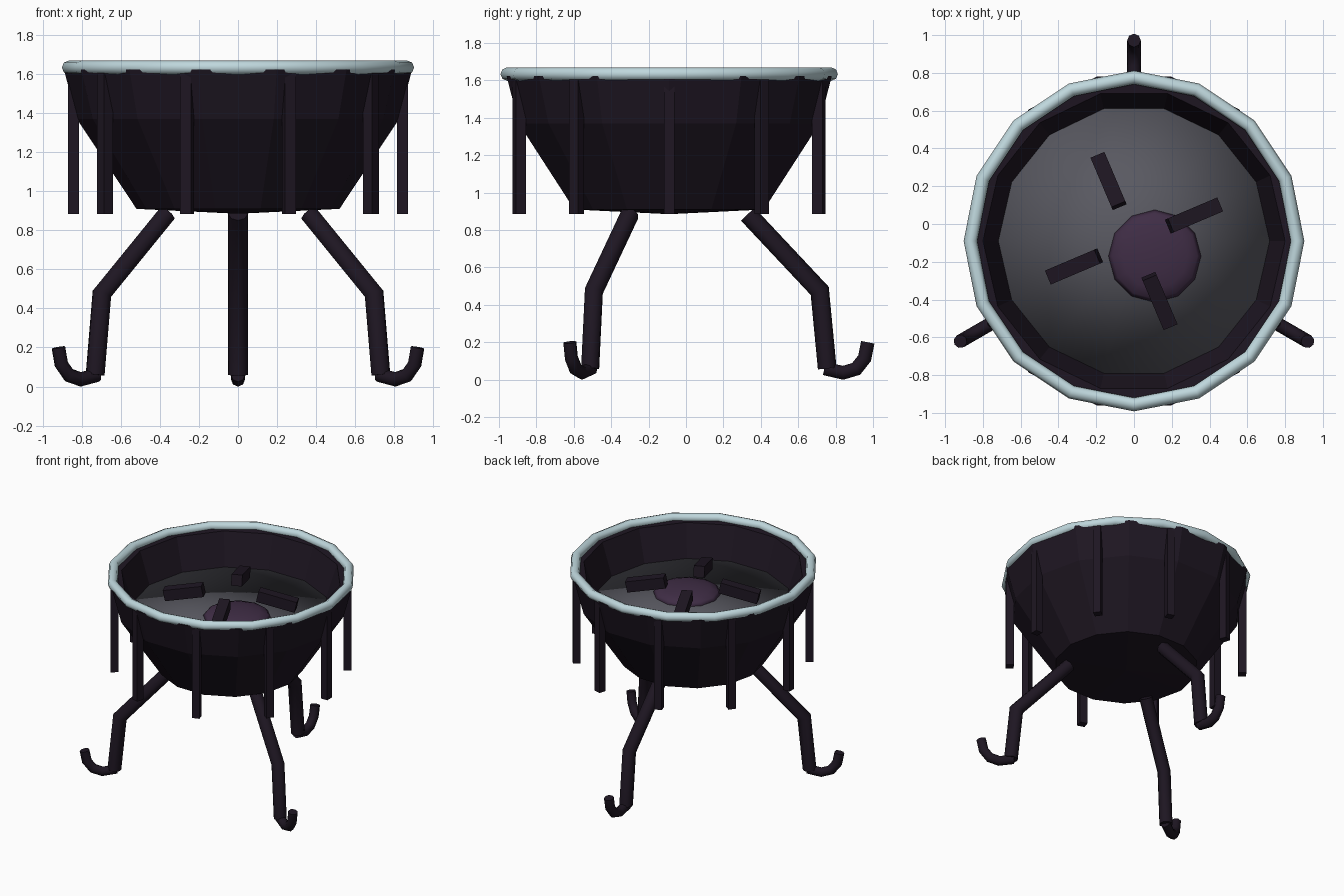
import bpy, bmesh
from math import sin, cos, pi, radians
from mathutils import Vector, Matrix

if "Cube" in bpy.data.objects:
    bpy.data.objects.remove(bpy.data.objects["Cube"])

CENTRE = Vector((0, -0.09, 0))


def material(name, rgb):
    m = bpy.data.materials.new(name)
    m.diffuse_color = (*rgb, 1)
    m.use_nodes = True
    m.node_tree.nodes["Principled BSDF"].inputs["Base Color"].default_value = m.diffuse_color
    return m


IRON = material("dark_iron", (0.013, 0.008, 0.016))
PALE = material("pale_metal", (0.52, 0.68, 0.72))
ASH = material("ash", (0.10, 0.10, 0.12))
GLOW = material("purple_ember", (0.05, 0.026, 0.06))


def finish(bm, name, mat, smooth=False):
    bmesh.ops.recalc_face_normals(bm, faces=bm.faces)
    me = bpy.data.meshes.new(name)
    bm.to_mesh(me)
    bm.free()
    me.materials.append(mat)
    for p in me.polygons:
        p.use_smooth = smooth
    ob = bpy.data.objects.new(name, me)
    bpy.context.collection.objects.link(ob)
    return ob


def bridge(bm, a, b):
    n = len(a)
    for i in range(n):
        bm.faces.new((a[i], a[(i + 1) % n], b[(i + 1) % n], b[i]))


def ring(bm, r, z, n):
    return [bm.verts.new(CENTRE + Vector((r * cos(2 * pi * i / n), r * sin(2 * pi * i / n), z)))
            for i in range(n)]


def fan(bm, loop, z):
    # close a ring to a point on the axis
    tip = bm.verts.new(CENTRE + Vector((0, 0, z)))
    for i in range(len(loop)):
        bm.faces.new((loop[i], loop[(i + 1) % len(loop)], tip))


def tube(name, path, radius, angle, mat, sides=8):
    # mitred tube along a (radius, height) path in the vertical plane at an angle
    out = Vector((cos(angle), sin(angle), 0))
    side = Vector((-sin(angle), cos(angle), 0))
    pts = [CENTRE + out * r + Vector((0, 0, z)) for r, z in path]
    dirs = [(b - a).normalized() for a, b in zip(pts, pts[1:])]
    bm = bmesh.new()
    rings = []
    for i, p in enumerate(pts):
        d0, d1 = dirs[max(i - 1, 0)], dirs[min(i, len(dirs) - 1)]
        t = (d0 + d1).normalized()
        nrm = t.cross(side) / t.dot(d1)
        rings.append([bm.verts.new(p + radius * (side * cos(2 * pi * k / sides) + nrm * sin(2 * pi * k / sides)))
                      for k in range(sides)])
    for a, b in zip(rings, rings[1:]):
        bridge(bm, a, b)
    caps = [bm.faces.new(rings[0]), bm.faces.new(rings[-1])]
    for e in {e for f in caps for e in f.edges}:
        e.smooth = False
    return finish(bm, name, mat, True)


def box(name, size, matrix, mat):
    bm = bmesh.new()
    bmesh.ops.create_cube(bm, size=1, matrix=matrix @ Matrix.Diagonal((*size, 1)))
    return finish(bm, name, mat)


# Fourteen-sided bowl: inner wall, lip, outer wall, shallow underside
bm = bmesh.new()
rings = [ring(bm, r, z, 14) for r, z in
         [(0.715, 1.36), (0.80, 1.62), (0.892, 1.625), (0.825, 1.37), (0.52, 0.91)]]
for a, b in zip(rings, rings[1:]):
    bridge(bm, a, b)
fan(bm, rings[-1], 0.885)
finish(bm, "bowl", IRON)

# Pale rim
bm = bmesh.new()
loops = [ring(bm, 0.866 + 0.036 * cos(k * pi / 4), 1.634 + 0.036 * sin(k * pi / 4), 16) for k in range(8)]
for k in range(8):
    bridge(bm, loops[k], loops[(k + 1) % 8])
finish(bm, "rim", PALE, True)

# Ash bed, a thin softly shaded slab
bm = bmesh.new()
top, bottom = ring(bm, 0.72, 1.37, 14), ring(bm, 0.70, 1.34, 14)
bridge(bm, top, bottom)
fan(bm, top, 1.37)
bm.faces.new(bottom)
finish(bm, "ash_bed", ASH, True)

# Flattened ember lump
bm = bmesh.new()
bmesh.ops.create_uvsphere(bm, u_segments=12, v_segments=8, radius=1,
                          matrix=Matrix.Translation((0.11, -0.17, 1.37)) @ Matrix.Diagonal((0.245, 0.245, 0.06, 1)))
finish(bm, "ember_lump", GLOW, True)

# Four short logs, inner ends raised
for i in range(4):
    m = (Matrix.Translation(CENTRE) @ Matrix.Rotation(radians(23 + 90 * i), 4, 'Z')
         @ Matrix.Translation((0.345, 0, 1.475)) @ Matrix.Rotation(radians(12), 4, 'Y'))
    box(f"log_{i + 1}", (0.29, 0.08, 0.085), m, IRON)

# Ten hanging bars around the bowl
for i in range(10):
    m = (Matrix.Translation(CENTRE) @ Matrix.Rotation(i * pi / 5, 4, 'Z')
         @ Matrix.Translation((0.842, 0, 1.245)))
    box(f"hanging_bar_{i + 1}", (0.057, 0.057, 0.72), m, IRON)

# Three bent legs with hooked feet
for i in range(3):
    a = radians(90 + 120 * i)
    tube(f"leg_{i + 1}", [(0.42, 0.885), (0.805, 0.475), (0.845, 0.06)], 0.05, a, IRON)
    tube(f"foot_hook_{i + 1}", [(0.83, 0.06), (0.93, 0.037), (1.0, 0.058), (1.045, 0.115), (1.062, 0.2)],
         0.036, a, IRON)
